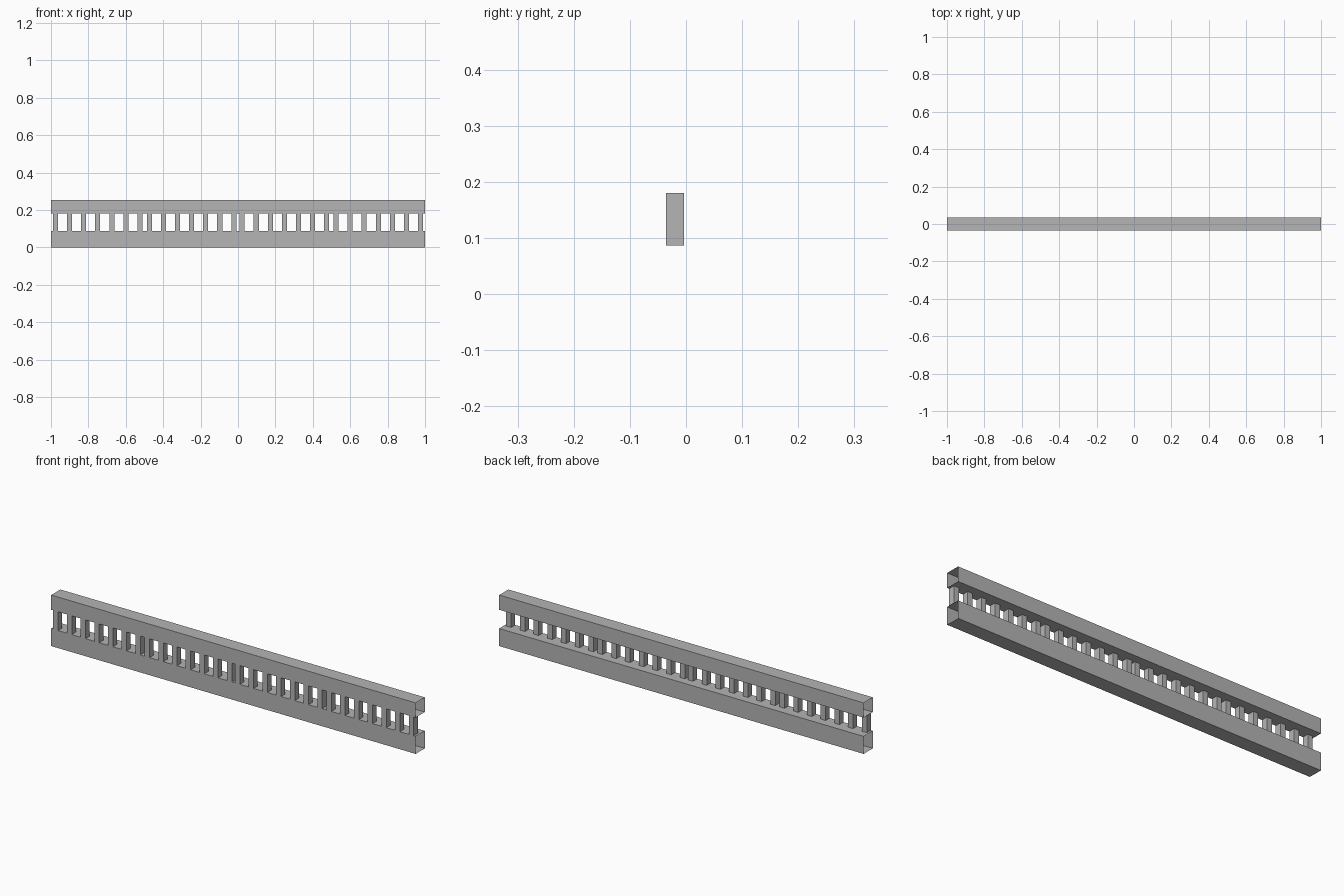
import bpy
import bmesh

cube = bpy.data.objects.get("Cube")
if cube:
    bpy.data.objects.remove(cube, do_unlink=True)

HALF_DEPTH = 0.036
LOWER_TOP, UPPER_BOTTOM, HEIGHT = 0.087, 0.18, 0.253

grey = bpy.data.materials.new("plain_grey")
grey.use_nodes = True
COLOUR = (0.46, 0.46, 0.46, 1)
grey.diffuse_color = COLOUR
grey.node_tree.nodes["Principled BSDF"].inputs["Base Color"].default_value = COLOUR


def box(name, low, high, open_axis):
    """Box between two corners, left open at both ends of one axis."""
    bm = bmesh.new()
    bmesh.ops.create_cube(bm, size=1)
    ends = [f for f in bm.faces if abs(f.normal[open_axis]) > 0.5]
    bmesh.ops.delete(bm, geom=ends, context="FACES_ONLY")
    for v in bm.verts:
        for i in range(3):
            v.co[i] = low[i] if v.co[i] < 0 else high[i]
    mesh = bpy.data.meshes.new(name)
    bm.to_mesh(mesh)
    bm.free()
    mesh.materials.append(grey)
    obj = bpy.data.objects.new(name, mesh)
    bpy.context.collection.objects.link(obj)
    return obj


# Hollow rails, open at both ends
box("lower_rail", (-1, -HALF_DEPTH, 0), (1, HALF_DEPTH, LOWER_TOP), 0)
box("upper_rail", (-1, -HALF_DEPTH, UPPER_BOTTOM), (1, HALF_DEPTH, HEIGHT), 0)

# Four groups of balusters, flush with the front of the rails
COUNT, PITCH, WIDTH = 7, 0.0752, 0.027
for group, centre in enumerate((-0.75, -0.248, 0.248, 0.75), 1):
    start = centre - (COUNT - 1) / 2 * PITCH
    posts = box(f"baluster_group_{group}",
                (start - WIDTH / 2, -HALF_DEPTH, LOWER_TOP),
                (start + WIDTH / 2, -0.004, UPPER_BOTTOM), 2)
    array = posts.modifiers.new("repeat", "ARRAY")
    array.count = COUNT
    array.use_relative_offset = False
    array.use_constant_offset = True
    array.constant_offset_displace = (PITCH, 0, 0)
